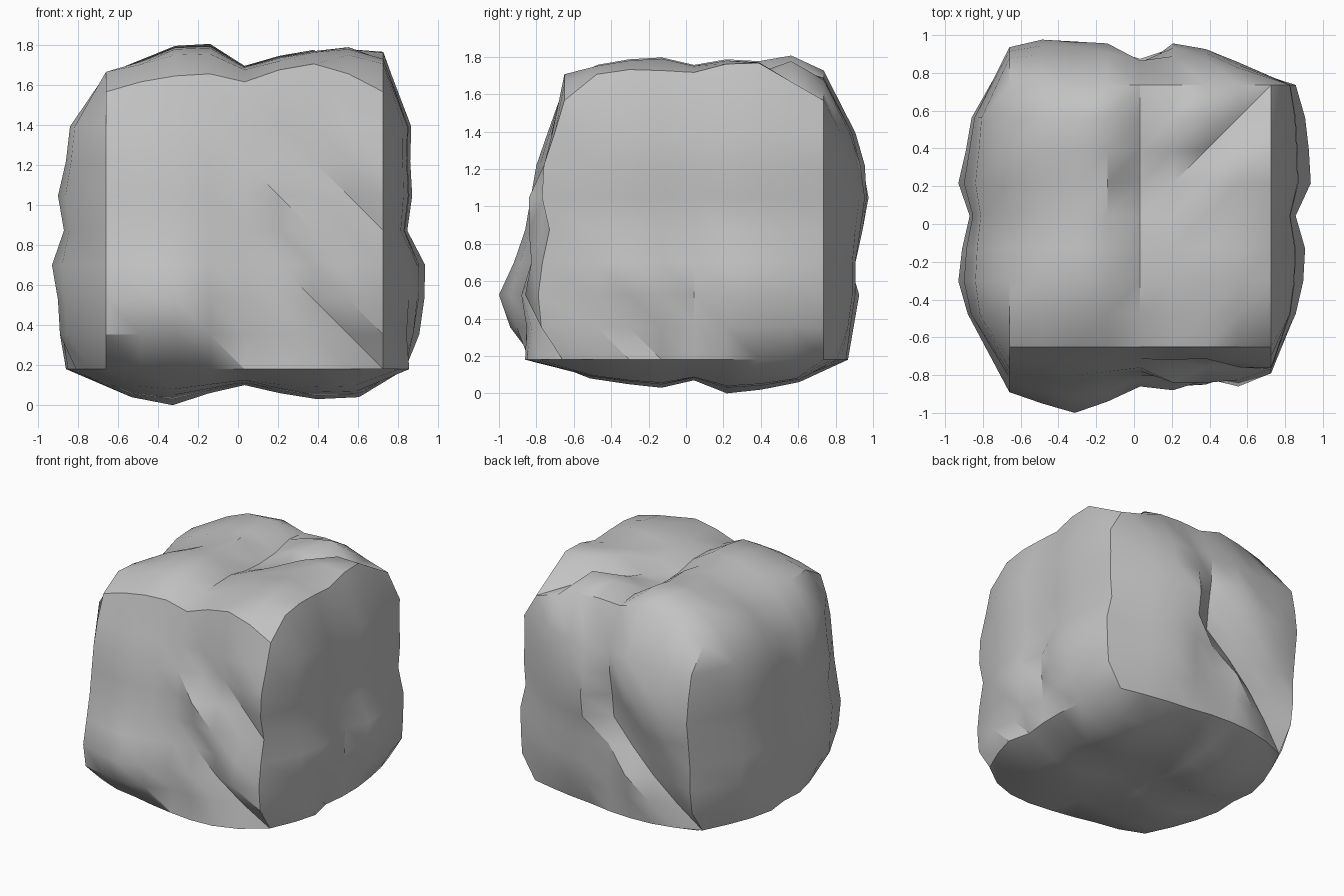
import bpy, bmesh

if "Cube" in bpy.data.objects:
    bpy.data.objects.remove(bpy.data.objects["Cube"])

N = 8
LO = (-0.66, -0.65, 0.18)
STEP = 1.386 / N

# Each side of the block: axis it faces, direction, outward bulge along its two other axes
SIDES = {
    "front": (1, -1, [.24, .30, .35, .29, .21, .23, .20, .21, .14],
              [.21, .29, .35, .27, .21, .18, .15, .09, 0]),
    "back": (1, 1, [.20, .24, .23, .26, .17, .22, .19, .12, 0],
             [.13, .16, .19, .19, .22, .26, .22, .17, 0]),
    "left": (0, -1, [0, .22, .27, .25, .21, .27, .23, .20, 0],
             [.20, .23, .24, .27, .21, .24, .20, .18, 0]),
    "right": (0, 1, [0, .13, .17, .18, .13, .21, .20, .18, .13],
              [.13, .18, .205, .21, .12, .145, .135, .14, 0]),
    "top": (2, 1, [.10, .16, .23, .24, .13, .18, .21, .23, .20],
            [.12, .19, .22, .23, .19, .22, .21, .24, .12]),
    "bottom": (2, -1, [0, .14, .18, .12, .08, .12, .15, .14, 0],
               [0, .10, .13, .15, .11, .18, .16, .12, 0]),
}

# Outward bulge of the lowest row of each wall, drawn in at the corners
FOOT = {
    "front": [.02, .09, .12, .16, .19, .21, .20, .14, .01],
    "back": [.01, .08, .12, .13, .12, .09, .07, .04, 0],
    "left": [0, .09, .15, .19, .18, .20, .16, .09, 0],
    "right": [0, .08, .13, .09, .11, .11, .09, .06, .01],
}

# Rise of the four rims of the top
RIM_FRONT = [0, .05, .08, .09, .05, .11, .14, .09, 0]
RIM_BACK = [0, .08, .13, .16, .11, .12, .11, .05, 0]
RIM_LEFT = [0, .10, .09, .06, .02, .08, .09, .05, 0]
RIM_RIGHT = [0, .14, .165, .16, .15, .195, .20, .10, 0]

# Chipped ledges: exact bulge at a few grid positions
CHIPS = {
    "front": {(4, 6): .11, (5, 6): .07, (6, 6): .06, (5, 5): .19, (6, 4): .19,
              (6, 5): .11, (7, 5): .07, (7, 4): .12, (8, 4): .08,
              (5, 3): .15, (6, 2): .14, (7, 1): .09, (8, 5): .12, (8, 6): .11},
    "back": {(4, 6): .12, (3, 5): .19, (2, 4): .19, (1, 3): .17,
             (4, 5): .09, (4, 4): .07, (3, 4): .11, (2, 3): .13, (1, 2): .12,
             (3, 3): .09, (2, 2): .09, (1, 1): .06},
    "top": {(4, 4): .09, (5, 5): .10, (6, 6): .10, (7, 7): .06,
            (4, 5): .08, (4, 6): .09, (5, 6): .15, (1, 4): .11},
    "right": {(2, 1): .08, (3, 1): .15, (2, 2): .17},
}


def bulge(name, u, v):
    """Outward bulge of one side at a grid position."""
    if v == 0 and name in FOOT:
        return FOOT[name][u]
    if name == "top" and v in (0, N):
        return (RIM_BACK if v else RIM_FRONT)[u]
    if name == "top" and u in (0, N):
        return (RIM_RIGHT if u else RIM_LEFT)[v]
    if (u, v) in CHIPS.get(name, {}):
        return CHIPS[name][u, v]
    _, _, p, q = SIDES[name]
    a, b = p[u], q[v]
    return 0.7 * a * b / max(p + q) + 0.3 * min(a, b)


def owner(c):
    """Side that moves the point at this lattice position."""
    x, y, z = c
    if z == N:
        return "top"
    if y == 0:
        return "front"
    if x == N:
        return "right"
    if y == N:
        return "back"
    if x == 0:
        return "left"
    return "bottom"


bm = bmesh.new()
points = {}


def point(c):
    if c not in points:
        pos = [LO[k] + c[k] * STEP for k in range(3)]
        name = owner(c)
        axis, sign = SIDES[name][:2]
        u, v = [c[k] for k in range(3) if k != axis]
        pos[axis] += sign * bulge(name, u, v)
        # underside spreads towards the bulging walls
        if name == "bottom":
            for k in (0, 1):
                across = abs(c[1 - k] - 4) / 4
                pos[k] *= 1 + 0.18 * (abs(c[k] - 4) / 4) ** 2 * (1 - across ** 2)
        points[c] = bm.verts.new(pos)
    return points[c]


# Six gridded sides, each split along one diagonal as seen from outside
for name, (axis, sign, _, _) in SIDES.items():
    for u in range(N):
        for v in range(N):
            quad = []
            for du, dv in ((0, 0), (1, 0), (1, 1), (0, 1)):
                c = [u + du, v + dv]
                c.insert(axis, N if sign > 0 else 0)
                quad.append(point(tuple(c)))
            a, b, c, d = quad
            falling = name in ("front", "right")
            tris = [(a, b, d), (b, c, d)] if falling else [(a, b, c), (a, c, d)]
            for t in tris:
                bm.faces.new(t)

bmesh.ops.recalc_face_normals(bm, faces=bm.faces)
mesh = bpy.data.meshes.new("boulder")
bm.to_mesh(mesh)
bm.free()

# Grey stone
stone = bpy.data.materials.new("grey stone")
stone.diffuse_color = (0.54, 0.54, 0.54, 1)
stone.use_nodes = True
stone.node_tree.nodes["Principled BSDF"].inputs["Base Color"].default_value = stone.diffuse_color
mesh.materials.append(stone)

boulder = bpy.data.objects.new("boulder", mesh)
bpy.context.collection.objects.link(boulder)
bpy.context.view_layer.objects.active = boulder
boulder.select_set(True)
bpy.ops.object.shade_smooth_by_angle(angle=0.6)
